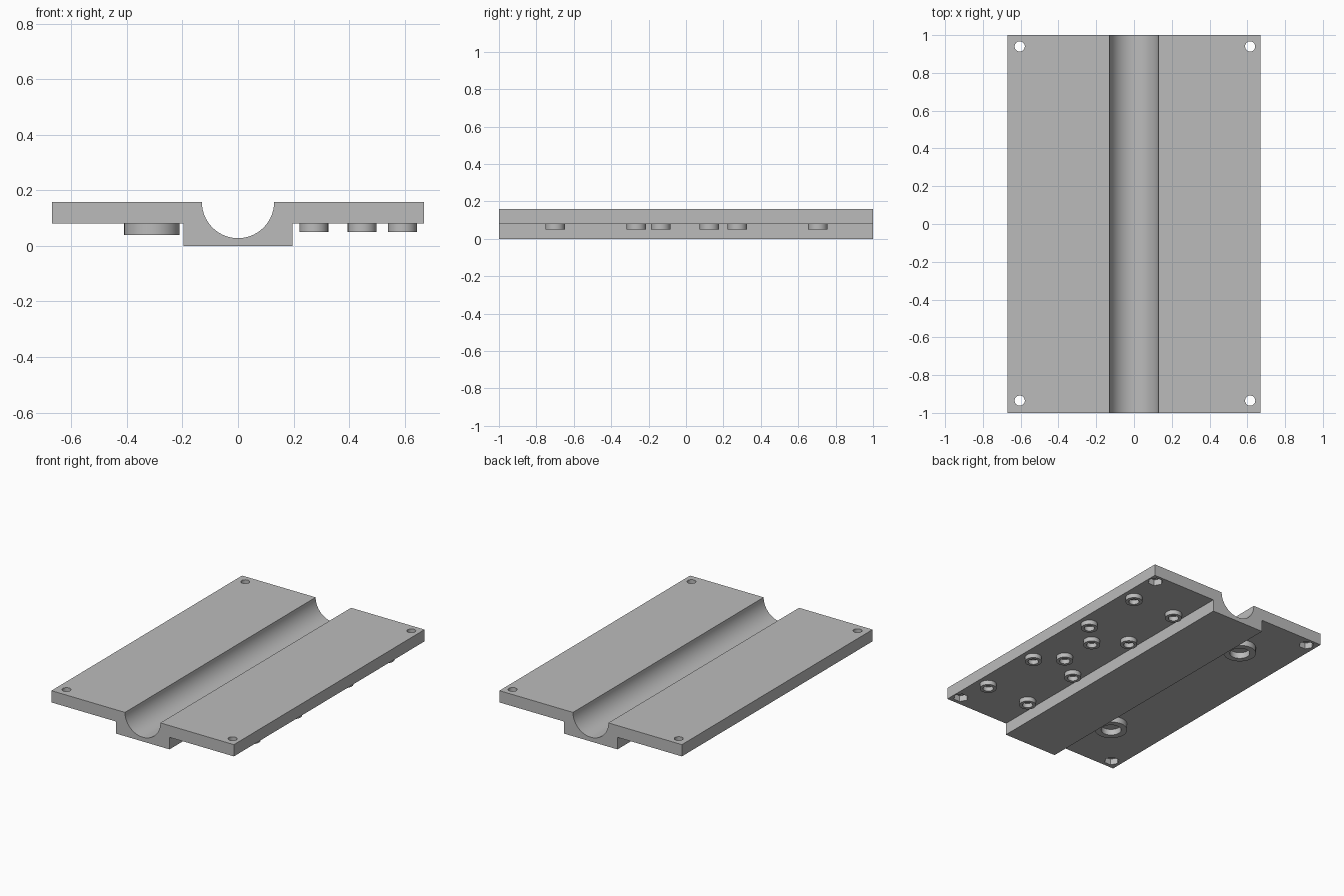
import bpy, bmesh, math
from mathutils import Matrix

cube = bpy.data.objects.get("Cube")
if cube:
    bpy.data.objects.remove(cube, do_unlink=True)

TOP, UNDER = 0.158, 0.08          # plate faces
HALF_W, RIDGE_W, GROOVE_R = 0.67, 0.197, 0.13

grey = bpy.data.materials.new("plain grey")
grey.use_nodes = True
grey.diffuse_color = (0.5, 0.5, 0.5, 1)
grey.node_tree.nodes["Principled BSDF"].inputs["Base Color"].default_value = (0.5, 0.5, 0.5, 1)


def add_object(name, bm):
    bmesh.ops.recalc_face_normals(bm, faces=bm.faces)
    mesh = bpy.data.meshes.new(name)
    bm.to_mesh(mesh)
    bm.free()
    obj = bpy.data.objects.new(name, mesh)
    mesh.materials.append(grey)
    bpy.context.collection.objects.link(obj)
    return obj


def activate(obj):
    bpy.ops.object.select_all(action='DESELECT')
    obj.select_set(True)
    bpy.context.view_layer.objects.active = obj


def smooth(obj):
    activate(obj)
    bpy.ops.object.shade_smooth_by_angle(angle=math.radians(30))


def prism(bm, sides, radius, x, y, z0, z1, turn=0):
    place = Matrix.Translation((x, y, (z0 + z1) / 2)) @ Matrix.Rotation(turn, 4, 'Z')
    bmesh.ops.create_cone(bm, cap_ends=True, segments=sides, radius1=radius,
                          radius2=radius, depth=z1 - z0, matrix=place)


def cut(target, cutter):
    activate(target)
    mod = target.modifiers.new("cut", 'BOOLEAN')
    mod.operation, mod.solver, mod.object = 'DIFFERENCE', 'EXACT', cutter
    bpy.ops.object.modifier_apply(modifier=mod.name)
    bpy.data.objects.remove(cutter, do_unlink=True)


# Base plate: cross-section with half-round groove and lower ridge
profile = [(-HALF_W, TOP), (-HALF_W, UNDER), (-RIDGE_W, UNDER), (-RIDGE_W, 0),
           (RIDGE_W, 0), (RIDGE_W, UNDER), (HALF_W, UNDER), (HALF_W, TOP)]
STEPS = 40
for i in range(STEPS + 1):
    a = math.pi * i / STEPS
    profile.append((GROOVE_R * math.cos(a), TOP - GROOVE_R * math.sin(a)))
bm = bmesh.new()
end = bm.faces.new([bm.verts.new((x, -1, z)) for x, z in profile])
new = bmesh.ops.extrude_face_region(bm, geom=[end])["geom"]
bmesh.ops.translate(bm, vec=(0, 2, 0),
                    verts=[v for v in new if isinstance(v, bmesh.types.BMVert)])
plate = add_object("grooved_plate", bm)

# Corner screw holes and hexagonal nut pockets underneath
corners = [(x, y) for x in (-0.605, 0.615) for y in (-0.935, 0.94)]
for sides, radius, z0, z1, turn in ((32, 0.027, 0, 0.3, 0),
                                    (6, 0.047, 0.03, 0.12, math.pi / 6)):
    bm = bmesh.new()
    for x, y in corners:
        prism(bm, sides, radius, x, y, z0, z1, turn)
    cutter = add_object("hole_cutter", bm)
    cutter.hide_render = True
    cut(plate, cutter)
smooth(plate)


# Hollow round bosses on the underside
def boss(name, x, y, outer, inner, bottom):
    bm = bmesh.new()
    rings = []
    for radius, z in ((outer, UNDER), (outer, bottom), (inner, bottom), (inner, UNDER)):
        rings.append([bm.verts.new((x + radius * math.cos(math.tau * i / 32),
                                    y + radius * math.sin(math.tau * i / 32), z))
                      for i in range(32)])
    for a, b in zip(rings, rings[1:]):
        for i in range(32):
            j = (i + 1) % 32
            bm.faces.new((a[i], a[j], b[j], b[i]))
    obj = add_object(name, bm)
    smooth(obj)


outer_rows = [(x, y) for x in (0.273, 0.592) for y in (-0.7, -0.265, 0.275, 0.705)]
middle_row = [(0.447, -0.135), (0.447, 0.125)]
for n, (x, y) in enumerate(outer_rows + middle_row, 1):
    boss(f"small_standoff_{n}", x, y, 0.052, 0.032, 0.05)
for n, y in enumerate((-0.59, 0.65), 1):
    boss(f"large_boss_{n}", -0.31, y, 0.1, 0.062, 0.04)
